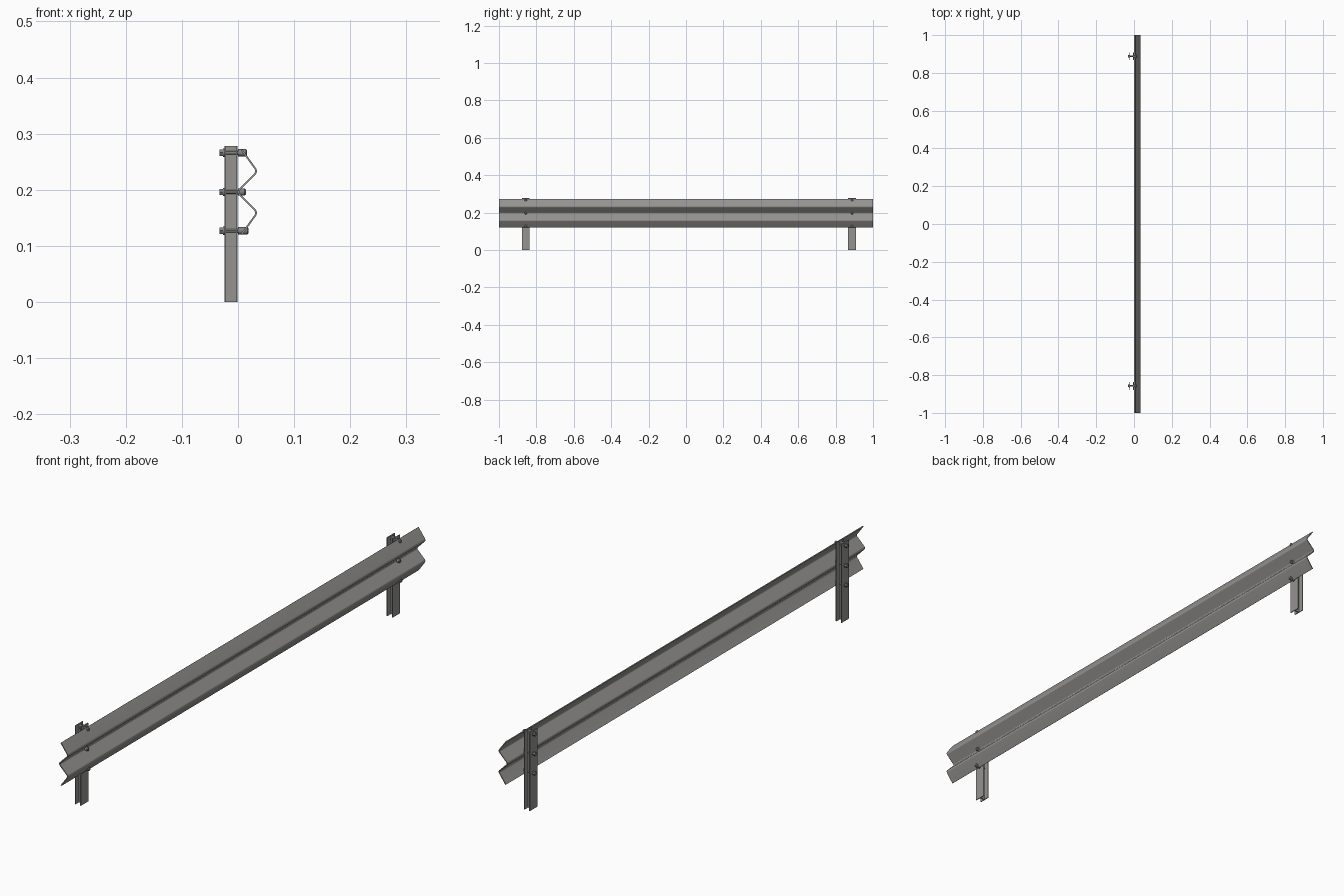
import bpy, bmesh, math
from mathutils import Vector, Matrix

cube = bpy.data.objects.get("Cube")
if cube:
    bpy.data.objects.remove(cube, do_unlink=True)


def material(name, colour):
    m = bpy.data.materials.new(name)
    m.use_nodes = True
    m.diffuse_color = (*colour, 1)
    m.node_tree.nodes["Principled BSDF"].inputs["Base Color"].default_value = (*colour, 1)
    return m


STEEL = material("galvanised_steel", (0.30, 0.295, 0.285))
BOLT = material("bolt_steel", (0.23, 0.23, 0.225))


def finish(name, bm, mat, smooth=None):
    bmesh.ops.recalc_face_normals(bm, faces=bm.faces)
    mesh = bpy.data.meshes.new(name)
    bm.to_mesh(mesh)
    bm.free()
    mesh.materials.append(mat)
    ob = bpy.data.objects.new(name, mesh)
    bpy.context.collection.objects.link(ob)
    if smooth:
        bpy.ops.object.select_all(action='DESELECT')
        ob.select_set(True)
        bpy.context.view_layer.objects.active = ob
        bpy.ops.object.shade_smooth_by_angle(angle=math.radians(smooth))
    return ob


def prism(bm, loop, direction):
    """Cap a closed loop of points and extrude it along a direction."""
    face = bm.faces.new([bm.verts.new(p) for p in loop])
    new = bmesh.ops.extrude_face_region(bm, geom=[face])["geom"]
    bmesh.ops.translate(bm, vec=direction,
                        verts=[v for v in new if isinstance(v, bmesh.types.BMVert)])


def round_corners(points, cut, steps=4):
    """Replace inner corners of a polyline with small quadratic bends."""
    out = [points[0]]
    for a, b, c in zip(points, points[1:], points[2:]):
        p = b + (a - b).normalized() * cut
        q = b + (c - b).normalized() * cut
        for i in range(steps + 1):
            t = i / steps
            out.append(p * (1 - t) ** 2 + b * 2 * t * (1 - t) + q * t * t)
    return out + [points[-1]]


def offset(points, d):
    out = []
    for i, p in enumerate(points):
        t = (points[min(i + 1, len(points) - 1)] - points[max(i - 1, 0)]).normalized()
        out.append(p + Vector((-t.y, t.x)) * d)
    return out


# W-profile rail in x and z, bent from sheet and run along y
half = [(0.006, 0.272), (0.032, 0.236), (0.032, 0.230), (0.001, 0.199)]
path = [Vector(p) for p in half]
path += [Vector((x, 0.392 - z)) for x, z in reversed(half)]
path = round_corners(path, 0.0025)
sheet = offset(path, 0.0016) + offset(path, -0.0016)[::-1]
bm = bmesh.new()
prism(bm, [(p.x, -1, p.y) for p in sheet], (0, 2, 0))
finish("rail", bm, STEEL, 35)

# Posts are H sections: two flanges joined by a web
BACK, FRONT, HALF, THICK, TOP = -0.0245, -0.001, 0.021, 0.003, 0.278
side = [(BACK, HALF), (BACK + THICK, HALF), (BACK + THICK, 0.002),
        (FRONT - THICK, 0.002), (FRONT - THICK, HALF), (FRONT, HALF)]
section = side + [(x, -y) for x, y in reversed(side)]


def disc(bm, x0, x1, r0, r1, y, z, sides):
    m = Matrix.Translation(((x0 + x1) / 2, y, z)) @ Matrix.Rotation(math.pi / 2, 4, 'Y')
    bmesh.ops.create_cone(bm, cap_ends=True, segments=sides, radius1=r0,
                          radius2=r1, depth=x1 - x0, matrix=m)


for label, y in (("front", -0.857), ("back", 0.888)):
    bm = bmesh.new()
    prism(bm, [(x, y + w, 0) for x, w in section], (0, 0, TOP))
    finish(label + "_post", bm, STEEL)

    # Bolts with a nut behind the post and a round head on the rail
    for place, z, tip in (("top", 0.266, 0.016), ("middle", 0.196, 0.014),
                          ("bottom", 0.127, 0.019)):
        bm = bmesh.new()
        disc(bm, -0.029, tip - 0.004, 0.004, 0.004, y, z, 12)
        disc(bm, BACK - 0.002, BACK, 0.0075, 0.0075, y, z, 16)
        disc(bm, -0.033, BACK - 0.002, 0.0065, 0.0065, y, z, 6)
        disc(bm, 0.0, tip - 0.002, 0.0065, 0.0065, y, z, 16)
        disc(bm, tip - 0.002, tip, 0.0065, 0.0045, y, z, 16)
        finish(f"{label}_{place}_bolt", bm, BOLT, 30)
